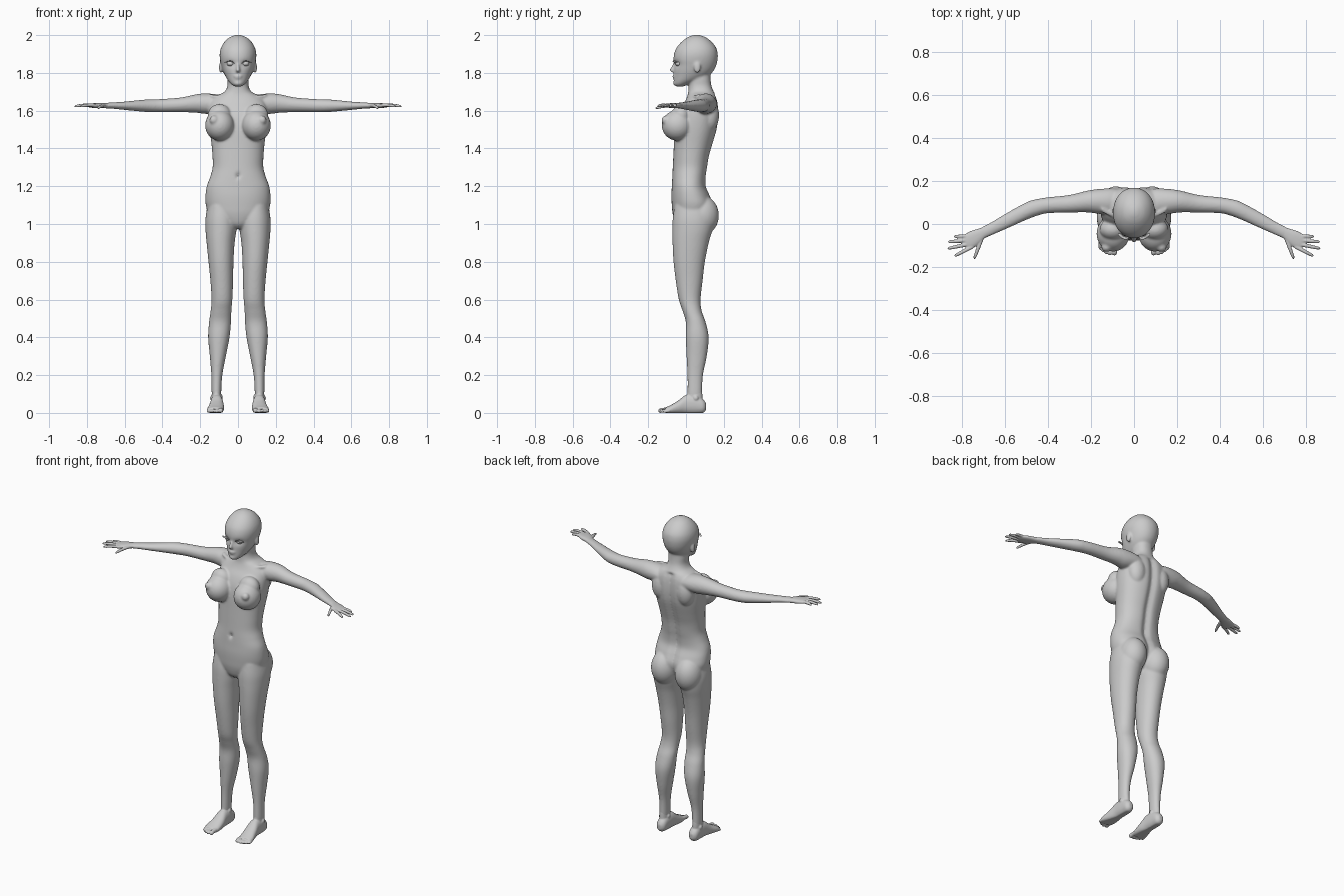
import bpy, bmesh
from math import sin, cos, pi, exp, copysign
from mathutils import Vector, Matrix

X, Y, Z = Vector((1, 0, 0)), Vector((0, 1, 0)), Vector((0, 0, 1))


def spline(rows, steps):
    """Catmull-Rom interpolation of section rows."""
    out = []
    for i in range(len(rows) - 1):
        a, b = rows[max(i - 1, 0)], rows[i]
        c, d = rows[i + 1], rows[min(i + 2, len(rows) - 1)]
        for k in range(steps):
            t = k / steps
            out.append([0.5 * (2*q + (r-p)*t + (2*p-5*q+4*r-s)*t*t + (3*q-p-3*r+s)*t**3)
                        for p, q, r, s in zip(a, b, c, d)])
    return out + [list(rows[-1])]


def tube(bm, rows, u, v, power=2.0, seg=40, steps=5, shape=None):
    """Loft rows of (x, y, z, radius_u, radius_v) into a closed tube."""
    rings = []
    for x, y, z, ru, rv in spline(rows, steps):
        ring = []
        for k in range(seg):
            c, s = cos(2*pi*k/seg), sin(2*pi*k/seg)
            p = Vector((x, y, z)) + u * (ru * copysign(abs(c)**(2/power), c)) \
                + v * (rv * copysign(abs(s)**(2/power), s))
            if shape:
                p = shape(p)
            ring.append(bm.verts.new(p))
        rings.append(ring)
    for a, b in zip(rings, rings[1:]):
        for k in range(seg):
            n = (k + 1) % seg
            bm.faces.new((a[k], a[n], b[n], b[k]))
    bm.faces.new(rings[0][::-1])
    bm.faces.new(rings[-1])


def boxes(rows):
    """Turn (z, x0, x1, y0, y1) extents into tube rows."""
    return [((a+b)/2, (c+d)/2, z, (b-a)/2, (d-c)/2) for z, a, b, c, d in rows]


def flip(rows, s):
    return [(s * r[0],) + tuple(r[1:]) for r in rows]


def ball(bm, c, r):
    m = Matrix.Translation(c) @ Matrix.Diagonal((*r, 1))
    bmesh.ops.create_uvsphere(bm, u_segments=32, v_segments=20, radius=1, matrix=m)


def finish(bm, name, voxel=None, smooth=0):
    """Make the object, fuse its overlapping parts and soften the joins."""
    bmesh.ops.recalc_face_normals(bm, faces=bm.faces)
    me = bpy.data.meshes.new(name)
    bm.to_mesh(me)
    bm.free()
    ob = bpy.data.objects.new(name, me)
    bpy.context.collection.objects.link(ob)
    if voxel:
        m = ob.modifiers.new("fuse", 'REMESH')
        m.mode, m.voxel_size, m.use_smooth_shade = 'VOXEL', voxel, True
        m = ob.modifiers.new("soften", 'SMOOTH')
        m.factor, m.iterations = 0.5, smooth
    me.polygons.foreach_set("use_smooth", [True] * len(me.polygons))
    return ob


# torso and neck, with spine groove and navel
def torso_shape(p):
    if p.y > 0.07 and p.z < 1.68:
        p.y -= 0.016 * exp(-(p.x / 0.022)**2)
    if p.y < 0:
        p.y += 0.016 * exp(-(p.x / 0.009)**2 - ((p.z - 1.255) / 0.014)**2)
    return p


torso = [(0.975, .03, -.03, .06), (1.0, .085, -.055, .10), (1.05, .15, -.07, .135),
         (1.1, .17, -.075, .145), (1.15, .172, -.077, .128), (1.2, .165, -.075, .107),
         (1.25, .147, -.073, .107), (1.3, .134, -.07, .115), (1.36, .135, -.067, .125),
         (1.42, .14, -.064, .142), (1.5, .15, -.06, .165), (1.56, .155, -.05, .173),
         (1.61, .155, -.03, .173), (1.65, .145, -.005, .168), (1.68, .11, .008, .158),
         (1.70, .072, .012, .147), (1.73, .056, .014, .135), (1.77, .055, .015, .13),
         (1.82, .05, .02, .13)]
bm = bmesh.new()
tube(bm, boxes([(z, -w, w, a, b) for z, w, a, b in torso]), X, Y, 2.25, 72, 6, torso_shape)


# head with eye sockets
def head_shape(p):
    if p.y < 0.02:
        p.y += 0.011 * exp(-((abs(p.x) - .04)**2 / .0005 + (p.z - 1.848)**2 / .00025))
    return p


head = [(1.728, .018, -.052, -.015), (1.74, .035, -.063, .015), (1.76, .053, -.064, .07),
        (1.785, .068, -.064, .12), (1.81, .079, -.064, .145), (1.84, .088, -.063, .16),
        (1.87, .095, -.066, .167), (1.9, .097, -.063, .168), (1.93, .091, -.052, .161),
        (1.96, .075, -.028, .14), (1.985, .05, .003, .11), (1.998, .022, .032, .08),
        (2.002, .004, .052, .06)]
tube(bm, boxes([(z, -w, w, a, b) for z, w, a, b in head]), X, Y, 2.1, 72, 6, head_shape)
# nose, lips, chin
tube(bm, [(0, -.058, 1.855, .006, .006), (0, -.069, 1.832, .008, .009),
          (0, -.077, 1.814, .012, .010), (0, -.07, 1.804, .010, .006)], X, Y, seg=20)
ball(bm, (0, -.062, 1.783), (.022, .011, .006))
ball(bm, (0, -.060, 1.773), (.018, .012, .006))
ball(bm, (0, -.054, 1.745), (.022, .014, .014))

leg = [(.06, .09, .135, .01, .085), (.1, .089, .139, .008, .085), (.2, .083, .141, .008, .09),
       (.3, .064, .149, .003, .11), (.4, .045, .158, -.001, .12), (.48, .037, .153, -.001, .104),
       (.54, .035, .145, -.018, .083), (.6, .03, .14, -.038, .077), (.7, .026, .146, -.054, .088),
       (.8, .024, .156, -.066, .1), (.9, .018, .166, -.071, .12), (.97, .008, .172, -.072, .14),
       (1.03, .006, .172, -.07, .145), (1.1, .02, .16, -.06, .13)]
foot = [(.112, .107, .033, .012, .016), (.112, .09, .036, .028, .036), (.112, .05, .045, .032, .05),
        (.112, .0, .045, .034, .05), (.114, -.04, .03, .040, .036), (.119, -.08, .018, .044, .024),
        (.121, -.108, .013, .041, .016)]
arm = [(.06, .1, 1.63, .06, .04), (.11, .103, 1.636, .062, .05), (.17, .105, 1.637, .057, .054),
       (.22, .104, 1.638, .05, .049), (.3, .094, 1.631, .041, .039), (.4, .087, 1.627, .037, .035),
       (.45, .077, 1.626, .039, .034), (.5, .06, 1.626, .041, .032), (.6, .01, 1.626, .036, .022),
       (.66, -.021, 1.627, .031, .017), (.71, -.045, 1.627, .03, .014)]


def ground(p):
    p.z = max(p.z, 0)
    return p


for s in (1, -1):
    # legs and arms
    tube(bm, flip(boxes(leg), s), X, Y, 2.1, 48)
    tube(bm, flip(arm, s), Y, Z)
    # buttocks, shoulder blades, collar bones
    ball(bm, (s*.083, .085, 1.045), (.08, .089, .105))
    ball(bm, (s*.085, .125, 1.575), (.055, .05, .085))
    tube(bm, flip([(.015, .018, 1.655, .012, .008), (.08, .035, 1.668, .012, .009),
                   (.15, .07, 1.678, .015, .010)], s), Y, Z, seg=20)
    # chest
    ball(bm, (s*.097, -.045, 1.522), (.077, .083, .081))
    ball(bm, (s*.098, -.025, 1.575), (.062, .05, .06))
    ball(bm, (s*.127, -.108, 1.55), (.024, .022, .024))
    # ears
    ball(bm, (s*.092, .06, 1.828), (.009, .018, .03))
finish(bm, "body", 0.006, 7)

for s, side in ((1, "left"), (-1, "right")):
    # hand: palm, four fingers and thumb
    bm = bmesh.new()
    palm = [(.675, -.028, 1.627, .024, .014), (.705, -.043, 1.627, .026, .014),
            (.74, -.064, 1.627, .036, .014), (.775, -.085, 1.627, .037, .011),
            (.787, -.091, 1.627, .032, .007)]
    tube(bm, flip(palm, s), Vector((s*.5, .86, 0)), Z, 2.3)
    fingers = [((.77, -.057), (.836, -.058)), ((.765, -.075), (.864, -.083)),
               ((.76, -.092), (.866, -.114)), ((.75, -.105), (.834, -.149)),
               ((.705, -.062), (.742, -.162))]
    for a, b in fingers:
        d = (Vector(b) - Vector(a)).normalized()
        drop = .014 if b[0] < .8 else .004
        rows = []
        for t, r in ((0, .0095), (.35, .009), (.65, .0083), (.9, .0068), (1, .003)):
            p = Vector(a).lerp(Vector(b), t)
            rows.append((p.x, p.y, 1.627 - drop*t + .004*sin(pi*t), r, r))
        tube(bm, flip(rows, s), Vector((-s*d.y, d.x, 0)), Z, seg=20)
    finish(bm, side + "_hand", 0.003, 4)

    # foot: arch, ankle bones and toes
    bm = bmesh.new()
    tube(bm, flip(foot, s), X, Z, 2.2, shape=ground)
    tube(bm, flip([(.112, .048, .04, .026, .04), (.114, .047, .09, .025, .04),
                   (.114, .047, .12, .024, .038)], s), X, Y)
    ball(bm, (s*.091, .045, .085), (.01, .014, .014))
    ball(bm, (s*.138, .052, .078), (.01, .014, .014))
    for x, tip, r in ((.091, -.146, .0125), (.112, -.146, .0095), (.129, -.14, .009),
                      (.144, -.131, .0085), (.157, -.12, .008)):
        tube(bm, flip([(x, -.085, r+.006, r, r), (x, tip+.03, r+.003, r*.95, r),
                       (x, tip+.01, r, r, r), (x, tip, r*.9, r*.4, r*.4)], s), X, Z, seg=20)
    finish(bm, side + "_foot", 0.004, 4)

    # eye and upper lashes
    bm = bmesh.new()
    ball(bm, (s*.039, -.038, 1.849), (.02, .019, .014))
    finish(bm, side + "_eye")
    bm = bmesh.new()
    tube(bm, flip([(.019, -.056, 1.85, .002, .001), (.032, -.066, 1.861, .006, .002),
                   (.05, -.063, 1.862, .007, .002), (.064, -.053, 1.856, .008, .002),
                   (.074, -.048, 1.857, .003, .001)], s), Y, Z, seg=12)
    finish(bm, side + "_eyelashes")
